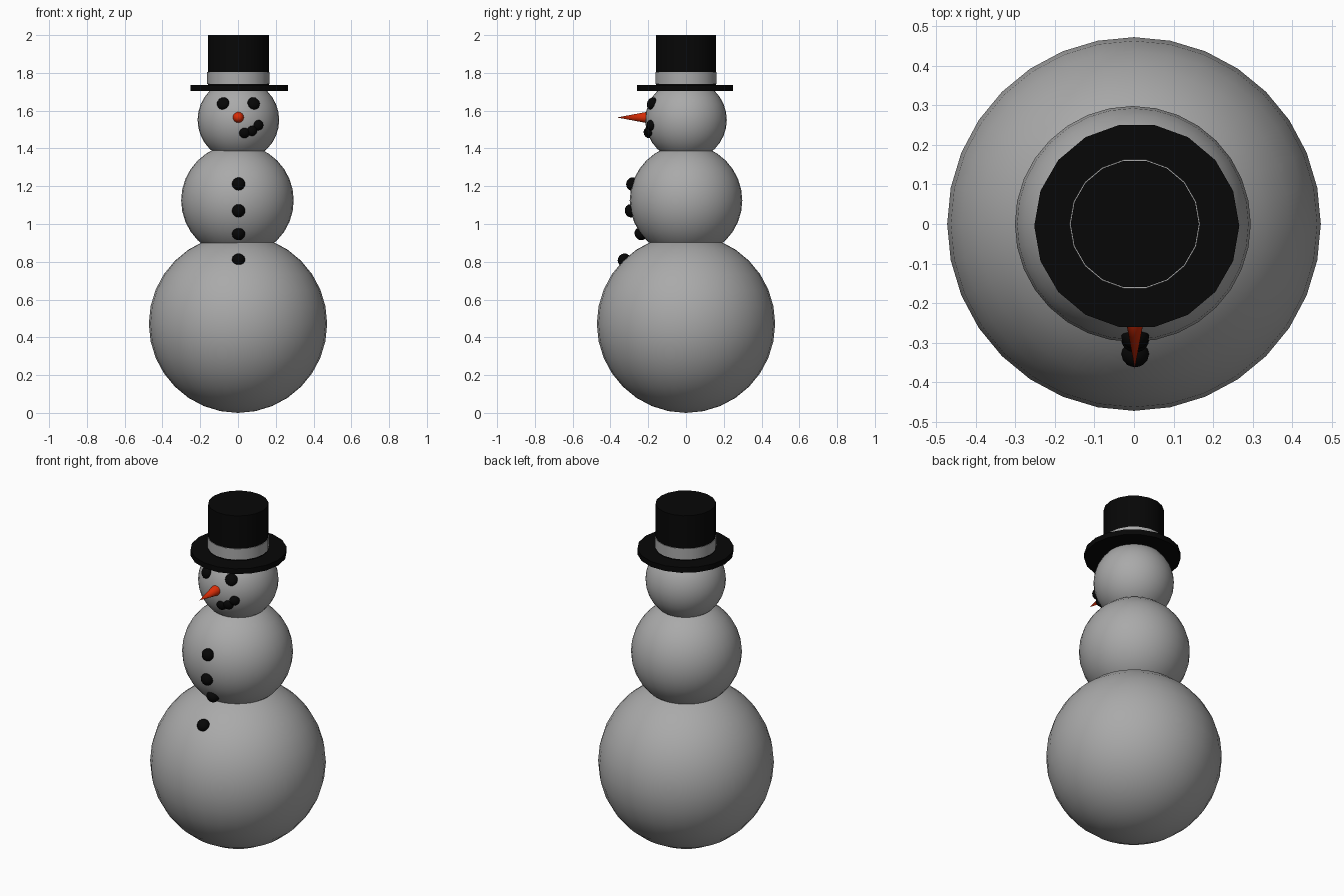
import bpy, math
from mathutils import Vector

if "Cube" in bpy.data.objects:
    bpy.data.objects.remove(bpy.data.objects["Cube"])


def material(name, color):
    m = bpy.data.materials.new(name)
    m.diffuse_color = (*color, 1)
    m.use_nodes = True
    m.node_tree.nodes["Principled BSDF"].inputs["Base Color"].default_value = m.diffuse_color
    return m


BLACK = material("coal_black", (0.002, 0.002, 0.002))
ORANGE = material("carrot_orange", (0.7, 0.026, 0.002))
GREY = material("snow_grey", (0.4, 0.4, 0.4))


def finish(name, mat=GREY, angle=40):
    ob = bpy.context.object
    ob.name = name
    ob.data.materials.append(mat)
    bpy.ops.object.shade_smooth_by_angle(angle=math.radians(angle))
    return ob


def ball(name, center, r):
    bpy.ops.mesh.primitive_uv_sphere_add(segments=32, ring_count=16, radius=r, location=center)
    return finish(name)


def disc(name, r, z0, z1, mat=GREY, x=0, y=0):
    bpy.ops.mesh.primitive_cylinder_add(vertices=18, radius=r, depth=z1 - z0,
                                        location=(x, y, (z0 + z1) / 2),
                                        rotation=(0, 0, math.pi / 2))
    return finish(name, mat)


def coal(name, body, x, z, r, flat):
    # flattened lump sitting on the front of a ball, facing outwards
    c, R = Vector(body[0]), body[1]
    dx, dz = x - c.x, z - c.z
    n = Vector((dx, -math.sqrt(R * R - dx * dx - dz * dz), dz))
    bpy.ops.mesh.primitive_uv_sphere_add(segments=16, ring_count=10, radius=r, location=c + n)
    ob = bpy.context.object
    ob.scale = (1, 1, flat)
    ob.rotation_euler = n.to_track_quat('Z', 'Y').to_euler()
    return finish(name, BLACK, 60)


# snow balls
BASE = ((0, 0, 0.472), 0.472)
CHEST = ((-0.003, 0, 1.125), 0.298)
HEAD = ((0.002, 0, 1.551), 0.216)
ball("base_ball", *BASE)
ball("chest_ball", *CHEST)
ball("head_ball", *HEAD)

# hat
disc("hat_brim", 0.259, 1.704, 1.735, BLACK, 0.007, -0.005)
disc("hat_crown", 0.162, 1.72, 2.0, BLACK, 0.002)
disc("hat_band", 0.165, 1.742, 1.806, GREY, 0.002)

# eyes
for side, s in (("left", -1), ("right", 1)):
    coal(f"eye_{side}", HEAD, 0.002 + s * 0.081, 1.638, 0.034, 0.7)

# lopsided mouth
for i, (x, z) in enumerate([(0.034, 1.482), (0.074, 1.493), (0.108, 1.523)]):
    coal(f"mouth_{i}", HEAD, x, z, 0.028, 0.75)

# buttons
for i, (body, z) in enumerate([(CHEST, 1.212), (CHEST, 1.07), (CHEST, 0.948), (BASE, 0.811)]):
    coal(f"button_{i}", body, 0.003, z, 0.035, 0.9)

# carrot nose
bpy.ops.mesh.primitive_cone_add(vertices=16, radius1=0.032, radius2=0, depth=0.17,
                                location=(0.002, -0.28, 1.564), rotation=(math.pi / 2, 0, 0))
finish("nose", ORANGE)
